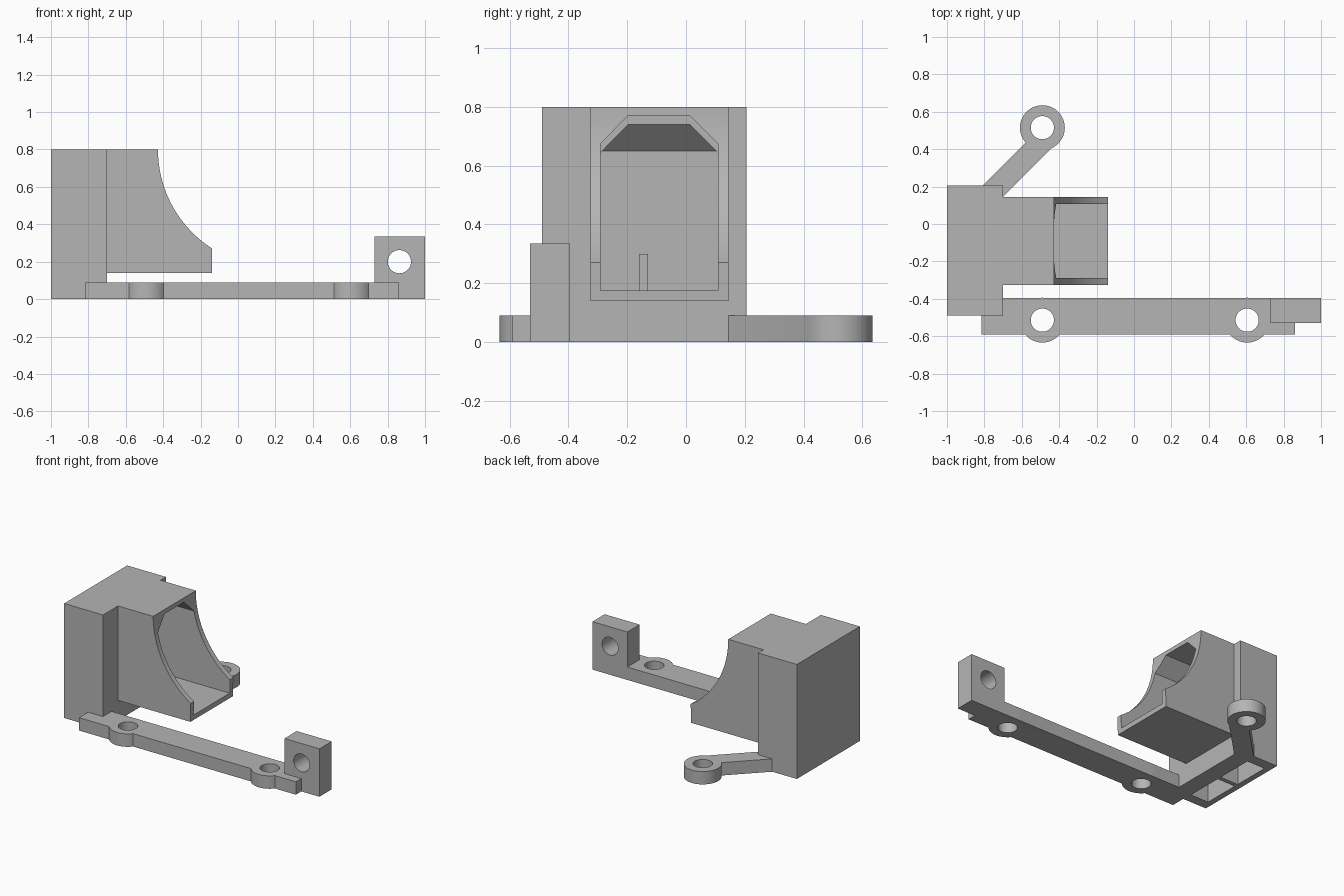
import bpy, bmesh, math
from mathutils import Vector

if "Cube" in bpy.data.objects:
    bpy.data.objects.remove(bpy.data.objects["Cube"], do_unlink=True)

grey = bpy.data.materials.new("plain grey")
grey.use_nodes = True
grey.diffuse_color = (0.46, 0.46, 0.46, 1)
grey.node_tree.nodes["Principled BSDF"].inputs["Base Color"].default_value = grey.diffuse_color

# Maps profile coordinates (u, v) and extrusion distance w to x, y, z
AXES = {
    "x": lambda u, v, w: (w, u, v),
    "y": lambda u, v, w: (u, w, v),
    "z": lambda u, v, w: (u, v, w),
}


def prism(name, points, axis, start, end):
    """Extrude a closed profile along an axis."""
    bm = bmesh.new()
    place = AXES[axis]
    face = bm.faces.new([bm.verts.new(place(u, v, start)) for u, v in points])
    grown = bmesh.ops.extrude_face_region(bm, geom=[face])["geom"]
    shift = Vector(place(0, 0, end - start))
    bmesh.ops.translate(bm, vec=shift, verts=[g for g in grown if isinstance(g, bmesh.types.BMVert)])
    bmesh.ops.recalc_face_normals(bm, faces=bm.faces)
    mesh = bpy.data.meshes.new(name)
    bm.to_mesh(mesh)
    bm.free()
    mesh.materials.append(grey)
    obj = bpy.data.objects.new(name, mesh)
    bpy.context.collection.objects.link(obj)
    return obj


def rect(u0, u1, v0, v1):
    return [(u0, v0), (u1, v0), (u1, v1), (u0, v1)]


def circle(u, v, r, n=48):
    return [(u + r * math.cos(math.tau * i / n), v + r * math.sin(math.tau * i / n)) for i in range(n)]


def combine(obj, other, operation):
    """Apply a boolean and remove the helper."""
    mod = obj.modifiers.new("combine", "BOOLEAN")
    mod.operation, mod.object, mod.solver = operation, other, "EXACT"
    bpy.context.view_layer.objects.active = obj
    bpy.ops.object.modifier_apply(modifier=mod.name)
    bpy.data.objects.remove(other, do_unlink=True)


def cut(obj, points, axis, start, end):
    helper = prism("cutter", points, axis, start, end)
    helper.hide_render = True
    combine(obj, helper, "DIFFERENCE")


def add(obj, points, axis, start, end):
    combine(obj, prism("addition", points, axis, start, end), "UNION")


def tunnel(top):
    """Duct opening with chamfered upper corners."""
    return [(-0.29, 0.175), (0.108, 0.175), (0.108, top - 0.095),
            (0.013, top), (-0.197, top), (-0.29, top - 0.095)]


# Duct housing: upright block with a spout ending in a concave sweep
housing = prism("duct_housing", rect(-0.49, 0.205, 0, 0.8), "x", -1, -0.7)
radius, steps = 0.629, 24
sweep = math.asin(0.53 / radius)
arc = [(-0.428 + radius * (1 - math.cos(sweep * i / steps)),
        0.8 - radius * math.sin(sweep * i / steps)) for i in range(steps + 1)]
spout = arc + [(-0.14, 0.14), (-0.75, 0.14), (-0.75, 0.8)]
add(housing, spout, "y", -0.325, 0.145)

# Hollow interior: inlet shaft open below, then the stepped outlet tunnel
shaft = [(-0.96, -0.1), (-0.82, -0.1), (-0.82, 0.74), (-0.87, 0.74), (-0.96, 0.65)]
cut(housing, shaft, "y", -0.42, 0.13)
cut(housing, tunnel(0.74), "x", -0.85, -0.6)
cut(housing, tunnel(0.77), "x", -0.7, 0.1)

# Thin wall splitting the inlet
prism("inlet_divider", rect(-0.965, -0.815, 0, 0.3), "y", -0.16, -0.13)

# Mounting rail with two bosses
BOSSES = (-0.49, 0.605)
rail = prism("mounting_rail", rect(-0.815, 0.86, -0.59, -0.395), "z", 0, 0.09)
for x in BOSSES:
    add(rail, circle(x, -0.514, 0.12), "z", 0, 0.09)

# Upright lug at the rail end, pierced front to back
add(rail, rect(0.73, 1, 0, 0.335), "y", -0.53, -0.395)
cut(rail, circle(0.863, 0.2, 0.062), "y", -0.7, -0.2)
for x in BOSSES:
    cut(rail, circle(x, -0.514, 0.062), "z", -0.1, 0.2)

# Diagonal arm ending in a ring
arm = prism("rear_arm", [(-0.815, 0.2), (-0.575, 0.44), (-0.49, 0.5), (-0.41, 0.435),
                         (-0.71, 0.135), (-0.8, 0.15)], "z", 0, 0.09)
add(arm, circle(-0.49, 0.515, 0.12), "z", 0, 0.09)
cut(arm, circle(-0.49, 0.515, 0.062), "z", -0.1, 0.2)

# Smooth the curved walls and keep the corners crisp
for obj in (housing, rail, arm):
    bpy.ops.object.select_all(action="DESELECT")
    obj.select_set(True)
    bpy.context.view_layer.objects.active = obj
    bpy.ops.object.shade_smooth_by_angle(angle=math.radians(25))
